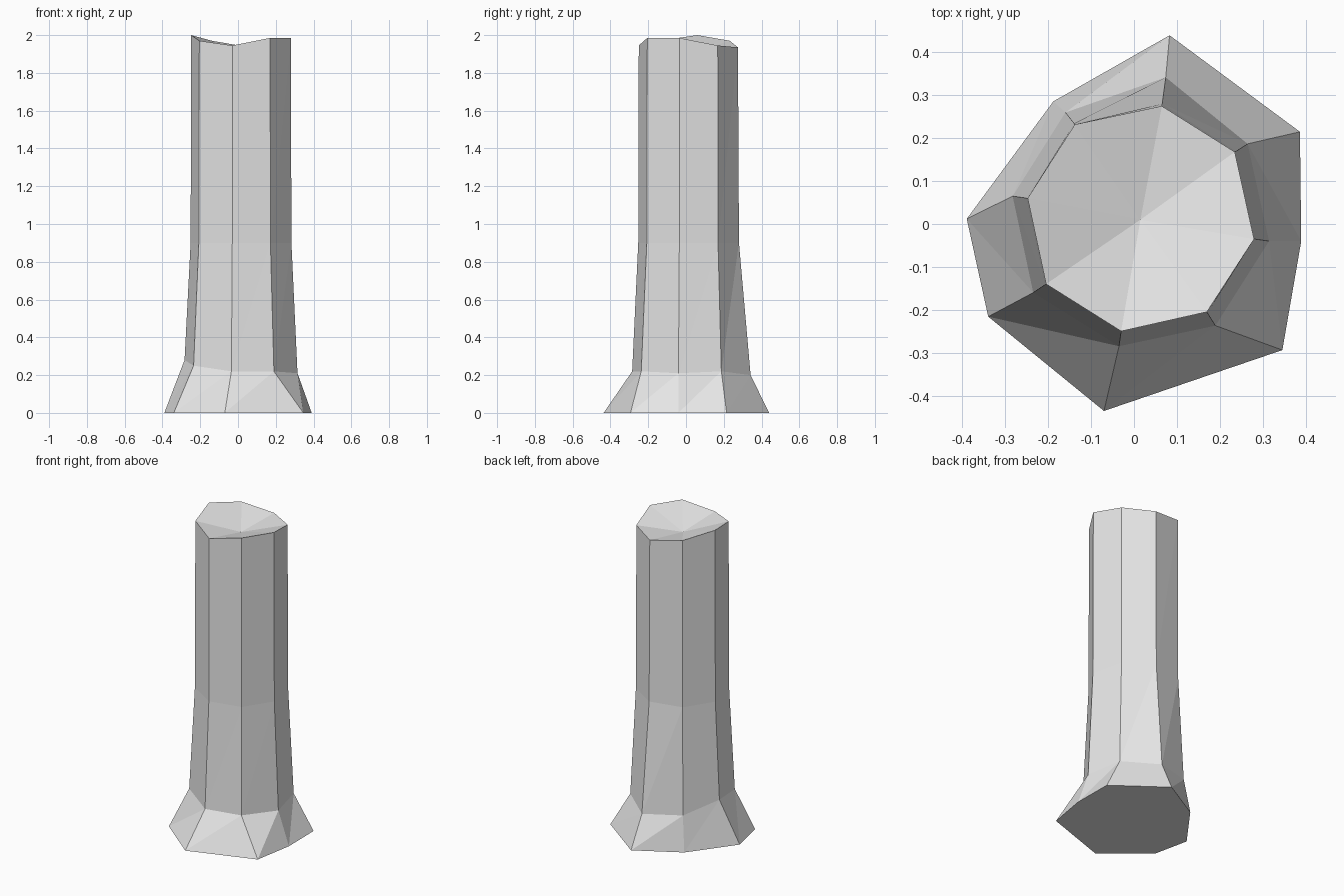
import bpy
import bmesh
from mathutils import Vector

default_cube = bpy.data.objects.get("Cube")
if default_cube:
    bpy.data.objects.remove(default_cube, do_unlink=True)

# One plain grey for the whole trunk
grey = bpy.data.materials.new("light grey")
grey.use_nodes = True
colour = (0.8, 0.8, 0.8, 1)
grey.diffuse_color = colour
shader = grey.node_tree.nodes["Principled BSDF"]
shader.inputs["Base Color"].default_value = colour
shader.inputs["Roughness"].default_value = 1

# Eight-sided outlines, counterclockwise seen from above
FOOT = [(.39, -.04), (.387, .215), (.083, .44), (-.188, .286),
        (-.39, .012), (-.34, -.216), (-.07, -.436), (.346, -.294)]
ROOT = [(.315, -.04, .21), (.265, .187, .22), (.074, .342, .2), (-.16, .26, .22),
        (-.283, .065, .28), (-.235, -.16, .25), (-.035, -.285, .22), (.19, -.237, .22)]
RIM = [(.28, -.035, 1.985), (.235, .168, 1.945), (.065, .275, 1.935), (-.138, .232, 1.97),
       (-.248, .06, 2), (-.205, -.14, 1.97), (-.03, -.25, 1.945), (.17, -.205, 1.985)]
SHOULDER_HEIGHT = 0.9
SHOULDER_FLARE = 0.08
BOWL_CENTRE = (.015, .01, 1.9)


def add_ring(bm, points):
    return [bm.verts.new(point) for point in points]


def bridge(bm, lower, upper):
    """Join two rings with triangle pairs that all slant the same way."""
    count = len(lower)
    for i in range(count):
        j = (i + 1) % count
        bm.faces.new((lower[i], lower[j], upper[j]))
        bm.faces.new((lower[i], upper[j], upper[i]))


def shoulder_points():
    """The shaft is nearly straight above the shoulder."""
    points = []
    for root, rim in zip(ROOT, RIM):
        point = Vector(rim).lerp(Vector(root), SHOULDER_FLARE)
        point.z = SHOULDER_HEIGHT
        points.append(point)
    return points


bm = bmesh.new()

# Flared foot, tapering shaft and uneven rim
foot = add_ring(bm, [(x, y, 0) for x, y in FOOT])
root = add_ring(bm, ROOT)
shoulder = add_ring(bm, shoulder_points())
rim = add_ring(bm, RIM)
for lower, upper in ((foot, root), (root, shoulder), (shoulder, rim)):
    bridge(bm, lower, upper)

# Flat underside
bm.faces.new(list(reversed(foot)))

# Shallow hollow in the cut top
centre = bm.verts.new(BOWL_CENTRE)
for i, vert in enumerate(rim):
    bm.faces.new((vert, rim[(i + 1) % len(rim)], centre))

bmesh.ops.recalc_face_normals(bm, faces=bm.faces)
mesh = bpy.data.meshes.new("trunk")
bm.to_mesh(mesh)
bm.free()
mesh.materials.append(grey)

trunk = bpy.data.objects.new("trunk", mesh)
bpy.context.collection.objects.link(trunk)
